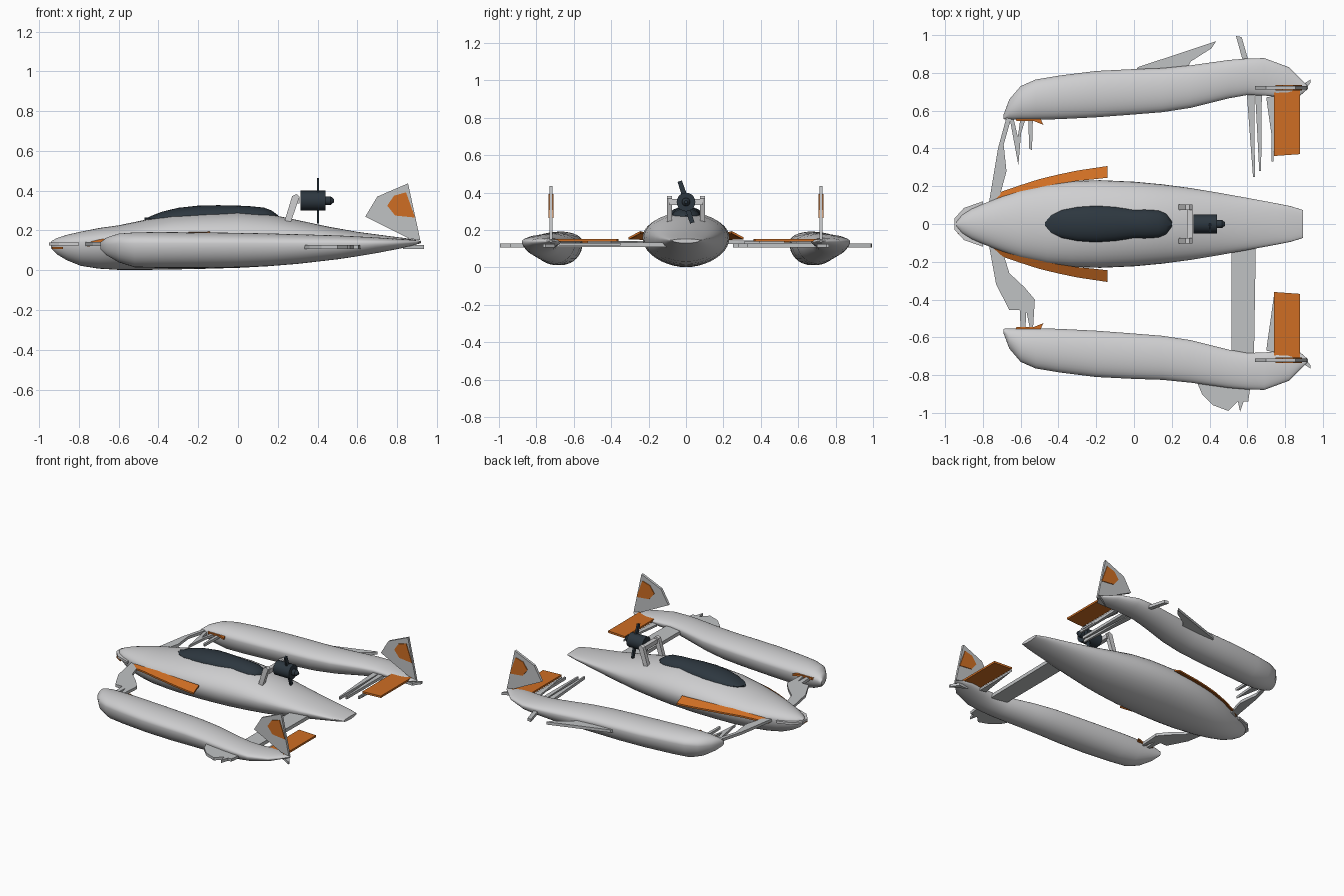
import bpy, bmesh, math
from mathutils import Vector


def material(name, rgb):
    m = bpy.data.materials.new(name)
    m.diffuse_color = (*rgb, 1)
    return m


GREY = material("light_grey", (0.62, 0.62, 0.63))
WING = material("wing_grey", (0.53, 0.54, 0.55))
ORANGE = material("orange", (0.62, 0.155, 0.017))
DARK = material("dark_slate", (0.026, 0.038, 0.050))


def finish(name, bm, mat, smooth=None):
    bmesh.ops.recalc_face_normals(bm, faces=bm.faces)
    me = bpy.data.meshes.new(name)
    bm.to_mesh(me)
    bm.free()
    me.materials.append(mat)
    ob = bpy.data.objects.new(name, me)
    bpy.context.collection.objects.link(ob)
    if smooth:
        bpy.ops.object.select_all(action='DESELECT')
        ob.select_set(True)
        bpy.context.view_layer.objects.active = ob
        bpy.ops.object.shade_smooth_by_angle(angle=math.radians(smooth))
    return ob


def loft(name, stations, mat, n=32, smooth=50):
    """Oval sections along x: (x, y_min, y_max, z_bottom, z_widest, z_top)."""
    bm = bmesh.new()
    rings = []
    for x, y0, y1, zb, zm, zt in stations:
        ring = []
        for i in range(n):
            a = 2 * math.pi * i / n
            s = math.sin(a)
            z = zm + s * ((zt - zm) if s > 0 else (zm - zb))
            ring.append(bm.verts.new((x, (y0 + y1) / 2 + (y1 - y0) / 2 * math.cos(a), z)))
        rings.append(ring)
    for a, b in zip(rings, rings[1:]):
        for i in range(n):
            j = (i + 1) % n
            bm.faces.new((a[i], a[j], b[j], b[i]))
    bm.faces.new(rings[0])
    bm.faces.new(rings[-1])
    return finish(name, bm, mat, smooth)


def prism(name, pts, depth, mat):
    """Solid between an outline of 3D points and its copy moved by depth."""
    bm = bmesh.new()
    d = Vector(depth)
    a = [bm.verts.new(Vector(p) - d / 2) for p in pts]
    b = [bm.verts.new(Vector(p) + d / 2) for p in pts]
    bm.faces.new(a)
    bm.faces.new(b)
    for i in range(len(a)):
        j = (i + 1) % len(a)
        bm.faces.new((a[i], a[j], b[j], b[i]))
    return finish(name, bm, mat)


def plate(name, xy, z, t, mat):
    return prism(name, [(x, y, z) for x, y in xy], (0, 0, t), mat)


def rod(name, x0, x1, r0, r1, z, mat, n=20):
    bm = bmesh.new()
    bmesh.ops.create_cone(bm, cap_ends=True, segments=n, radius1=r0, radius2=r1, depth=x1 - x0)
    for v in bm.verts:
        v.co = Vector(((x0 + x1) / 2 + v.co.z, v.co.x, z + v.co.y))
    return finish(name, bm, mat, 40)


# central hull: x, half width, bottom, widest height, top
hull = [(-0.94, 0.015, 0.11, 0.13, 0.145), (-0.91, 0.05, 0.08, 0.13, 0.162),
        (-0.86, 0.08, 0.05, 0.135, 0.178), (-0.79, 0.11, 0.022, 0.14, 0.194),
        (-0.7, 0.145, 0.008, 0.145, 0.212), (-0.6, 0.18, 0.002, 0.15, 0.226),
        (-0.46, 0.212, 0.002, 0.155, 0.255), (-0.33, 0.227, 0.004, 0.16, 0.278),
        (-0.18, 0.232, 0.007, 0.16, 0.29), (0, 0.224, 0.012, 0.16, 0.295),
        (0.15, 0.21, 0.02, 0.16, 0.283), (0.3, 0.19, 0.032, 0.158, 0.252),
        (0.45, 0.165, 0.052, 0.155, 0.22), (0.6, 0.138, 0.075, 0.152, 0.193),
        (0.75, 0.11, 0.1, 0.15, 0.173), (0.83, 0.094, 0.115, 0.148, 0.163),
        (0.895, 0.074, 0.13, 0.145, 0.153)]
loft("central_hull", [(x, -w, w, b, m, t) for x, w, b, m, t in hull], GREY, 40)

# cockpit canopy
canopy = [(-0.47, 0.01, 0.245, 0.255), (-0.44, 0.045, 0.24, 0.272), (-0.38, 0.075, 0.24, 0.295),
          (-0.3, 0.092, 0.24, 0.314), (-0.2, 0.098, 0.25, 0.325), (-0.1, 0.092, 0.25, 0.327),
          (0, 0.078, 0.25, 0.325), (0.06, 0.078, 0.25, 0.322), (0.13, 0.073, 0.25, 0.315),
          (0.17, 0.056, 0.25, 0.3), (0.2, 0.015, 0.25, 0.277)]
loft("canopy", [(x, -w, w, b, b + 0.02, t) for x, w, b, t in canopy], DARK, 24)

# side float: x, inner y, outer y, bottom, widest height, top
pod = [(-0.692, 0.555, 0.575, 0.105, 0.125, 0.14), (-0.66, 0.553, 0.66, 0.075, 0.13, 0.165),
       (-0.6, 0.552, 0.73, 0.04, 0.135, 0.184), (-0.52, 0.552, 0.765, 0.015, 0.135, 0.19),
       (-0.4, 0.555, 0.785, 0.012, 0.135, 0.192), (-0.2, 0.565, 0.81, 0.012, 0.135, 0.19),
       (0, 0.58, 0.82, 0.014, 0.135, 0.188), (0.15, 0.592, 0.825, 0.02, 0.135, 0.185),
       (0.3, 0.615, 0.84, 0.032, 0.135, 0.181), (0.5, 0.665, 0.868, 0.055, 0.136, 0.175),
       (0.6, 0.683, 0.876, 0.07, 0.137, 0.17), (0.69, 0.68, 0.878, 0.085, 0.138, 0.165),
       (0.82, 0.667, 0.83, 0.11, 0.139, 0.157), (0.88, 0.68, 0.77, 0.125, 0.14, 0.152),
       (0.92, 0.715, 0.73, 0.136, 0.14, 0.147)]
fin = [(0.64, 0.27), (0.70, 0.37), (0.855, 0.437), (0.917, 0.15), (0.86, 0.16)]
patch = [(0.75, 0.325), (0.785, 0.375), (0.845, 0.392), (0.89, 0.265), (0.79, 0.275)]
strake = [(-0.76, 0.122, 0.14, 0.14), (-0.7, 0.145, 0.172, 0.155), (-0.6, 0.18, 0.206, 0.168),
          (-0.5, 0.206, 0.238, 0.177), (-0.4, 0.226, 0.262, 0.182), (-0.3, 0.24, 0.283, 0.186),
          (-0.2, 0.25, 0.298, 0.188), (-0.14, 0.257, 0.307, 0.19)]

for s, side in ((1, "left"), (-1, "right")):
    loft(side + "_float", [(x, s * a, s * b, zb, zm, zt) for x, a, b, zb, zm, zt in pod], GREY)
    # tail fin with painted panels
    prism(side + "_tail_fin", [(x, s * 0.722, z) for x, z in fin], (0, 0.018, 0), WING)
    for y in (0.711, 0.733):
        prism(side + "_fin_panel", [(x, s * y, z) for x, z in patch], (0, 0.006, 0), ORANGE)
    # tailplane and its slender brace
    plate(side + "_tailplane", [(0.74, s * 0.36), (0.88, s * 0.37), (0.88, s * 0.73),
                                (0.74, s * 0.73)], 0.146, 0.014, ORANGE)
    plate(side + "_tailplane_brace", [(0.70, s * 0.67), (0.745, s * 0.35), (0.745, s * 0.68)],
          0.125, 0.014, WING)
    plate(side + "_tail_tab", [(0.83, s * 0.70), (0.935, s * 0.765), (0.935, s * 0.75),
                               (0.9, s * 0.7)], 0.117, 0.018, WING)
    # curved strake beside the nose, tilted down outward
    bm = bmesh.new()
    rows = []
    for x, yi, yo, z in strake:
        rows.append([bm.verts.new((x, s * y, h)) for y, h in
                     ((yi - 0.012, z + 0.004), (yo, z - 0.028 * (yo - yi) / 0.05),
                      (yo, z - 0.012 - 0.028 * (yo - yi) / 0.05), (yi - 0.012, z - 0.008))])
    for a, b in zip(rows, rows[1:]):
        for i in range(4):
            j = (i + 1) % 4
            bm.faces.new((a[i], a[j], b[j], b[i]))
    bm.faces.new(rows[0])
    bm.faces.new(rows[-1])
    finish(side + "_strake", bm, ORANGE)
    # small orange step and strut beside the float nose
    plate(side + "_float_step", [(-0.64, s * 0.57), (-0.62, s * 0.545), (-0.53, s * 0.545),
                                 (-0.48, s * 0.525), (-0.5, s * 0.57)], 0.14, 0.014, ORANGE)
    # engine mount leg
    prism(side + "_engine_leg", [(0.235, s * 0.088, 0.25), (0.265, s * 0.088, 0.24),
                                 (0.31, s * 0.088, 0.37), (0.295, s * 0.088, 0.383),
                                 (0.272, s * 0.088, 0.372)], (0, 0.028, 0), GREY)

# engine mount crossbar, engine, spinner and propeller
prism("engine_crossbar", [(0.28, 0, 0.335), (0.31, 0, 0.335), (0.31, 0, 0.365), (0.28, 0, 0.365)],
      (0, 0.18, 0), GREY)
rod("engine", 0.315, 0.44, 0.05, 0.05, 0.35, DARK)
rod("spinner", 0.44, 0.465, 0.022, 0.022, 0.35, DARK)
rod("spinner_tip", 0.465, 0.483, 0.022, 0.008, 0.35, DARK)
for s in (1, -1):
    prism("propeller_blade", [(0.402, s * y, 0.35 + s * z) for y, z in
                              ((-0.012, 0), (-0.045, 0.108), (-0.022, 0.115), (0.016, 0.01))],
          (0.012, 0, 0), DARK)

# front outriggers
plate("front_left_outrigger", [(-0.77, 0.10), (-0.72, 0.40), (-0.675, 0.565), (-0.65, 0.56),
                               (-0.69, 0.42), (-0.675, 0.28), (-0.71, 0.15), (-0.71, 0.10)],
      0.135, 0.02, WING)
plate("front_left_brace", [(-0.66, 0.57), (-0.612, 0.31), (-0.598, 0.48), (-0.57, 0.57),
                           (-0.60, 0.57), (-0.615, 0.46), (-0.64, 0.57)], 0.13, 0.018, WING)
plate("front_left_stay", [(-0.56, 0.57), (-0.555, 0.4), (-0.54, 0.39), (-0.535, 0.57)],
      0.13, 0.018, WING)
plate("front_right_outrigger", [(-0.77, -0.10), (-0.73, -0.32), (-0.66, -0.455), (-0.605, -0.455),
                                (-0.6, -0.56), (-0.575, -0.56), (-0.57, -0.46), (-0.55, -0.56),
                                (-0.535, -0.56), (-0.525, -0.4), (-0.58, -0.335),
                                (-0.66, -0.26), (-0.70, -0.13)], 0.132, 0.02, WING)

# rear outriggers and wing tips
plate("rear_right_wing", [(0.515, -0.10), (0.645, -0.10), (0.635, -0.72), (0.515, -0.72)],
      0.122, 0.025, WING)
plate("right_wing_tip", [(0.33, -0.83), (0.36, -0.90), (0.42, -0.96), (0.5, -0.99), (0.55, -0.94),
                         (0.562, -0.995), (0.58, -0.94), (0.605, -0.94), (0.62, -0.83)],
      0.117, 0.02, WING)
plate("left_wing_tip", [(0.0, 0.80), (0.02, 0.83), (0.435, 0.968), (0.41, 0.93), (0.3, 0.86),
                        (0.27, 0.80)], 0.117, 0.02, WING)
plate("left_tip_spike", [(0.54, 0.995), (0.57, 0.99), (0.61, 0.85), (0.58, 0.85)],
      0.117, 0.02, WING)
for x0, x1, tip, y in ((0.595, 0.625, 0.635, 0.25), (0.64, 0.665, 0.668, 0.28),
                       (0.725, 0.74, 0.733, 0.33)):
    plate("rear_left_spar", [(x0, 0.72), (tip - 0.005, y), (tip + 0.005, y), (x1 + 0.012, 0.72)],
          0.118, 0.02, WING)

# nose cap trim
plate("nose_plate", [(-0.95, -0.03), (-0.9, -0.085), (-0.8, -0.12), (-0.8, 0.12), (-0.9, 0.085),
                     (-0.95, 0.03)], 0.132, 0.016, GREY)
plate("nose_trim", [(-0.935, -0.05), (-0.88, -0.085), (-0.88, 0.0), (-0.935, -0.01)],
      0.112, 0.012, ORANGE)
